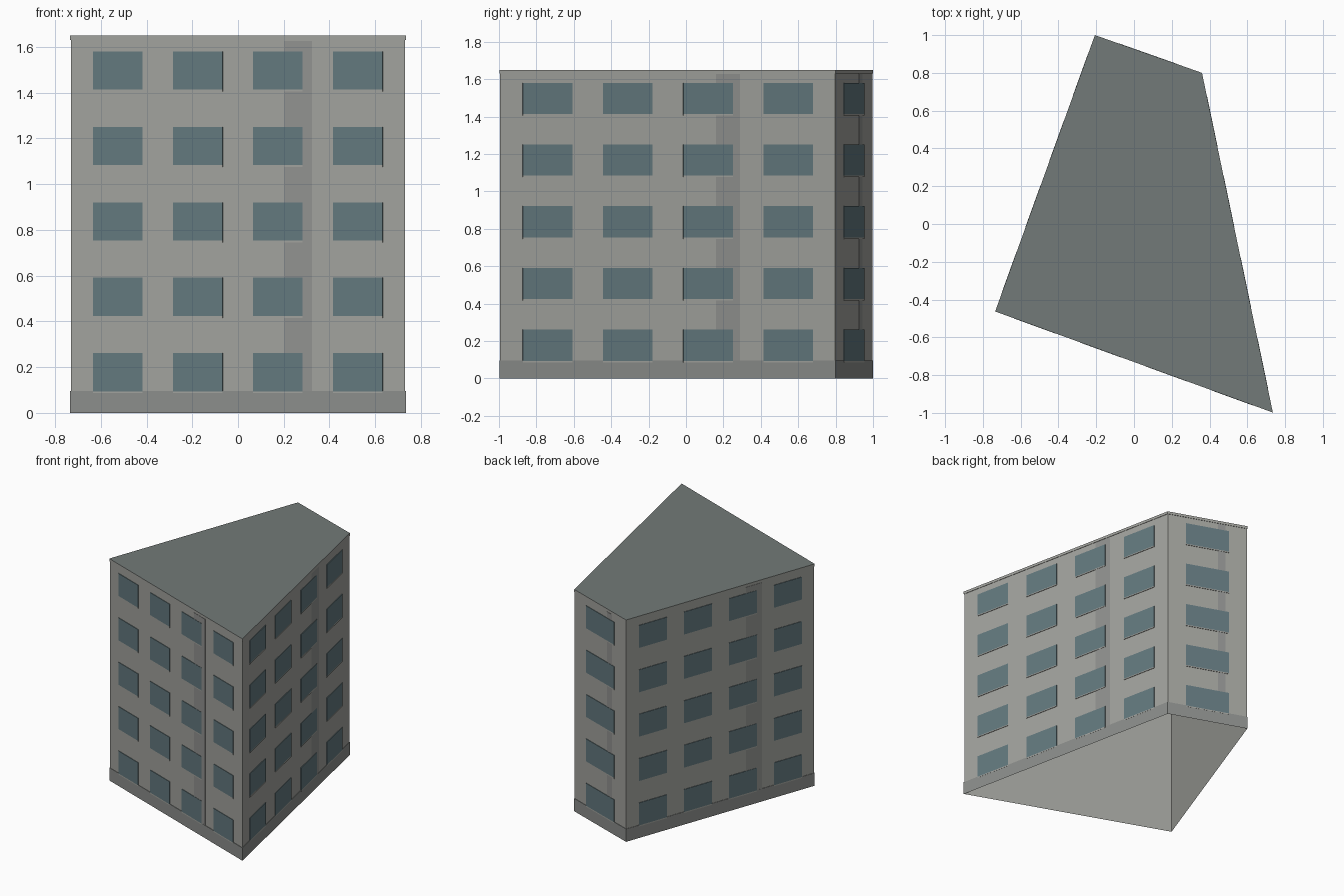
import bpy, bmesh
from mathutils import Vector

if "Cube" in bpy.data.objects:
    bpy.data.objects.remove(bpy.data.objects["Cube"])

H, PLINTH, EAVE = 1.65, 0.095, 1.63
INSET = 0.003
# footprint corners, counter-clockwise from front left
OUTER = [Vector(p) for p in ((-0.735, -0.463), (0.735, -0.998), (0.36, 0.80), (-0.207, 1.0))]


def inset(points, d):
    """Move every side of the footprint inward by d."""
    res = []
    n = len(points)
    for i, p in enumerate(points):
        a = (p - points[i - 1]).normalized()
        b = (points[(i + 1) % n] - p).normalized()
        na, nb = Vector((-a.y, a.x)), Vector((-b.y, b.x))
        res.append(p + (na + nb) * d / (1 + na.dot(nb)))
    return res


WALL = inset(OUTER, INSET)


def material(name, rgb):
    m = bpy.data.materials.new(name)
    m.diffuse_color = (*rgb, 1)
    m.use_nodes = True
    m.node_tree.nodes["Principled BSDF"].inputs["Base Color"].default_value = m.diffuse_color
    return m


plaster = material("plaster", (0.36, 0.365, 0.34))
glass = material("glass", (0.125, 0.19, 0.21))
stain = material("strip_grey", (0.285, 0.29, 0.28))
stone = material("plinth_grey", (0.26, 0.27, 0.26))
roofing = material("roofing", (0.17, 0.195, 0.188))


def finish(name, bm, mat):
    me = bpy.data.meshes.new(name)
    bm.to_mesh(me)
    bm.free()
    me.materials.append(mat)
    ob = bpy.data.objects.new(name, me)
    bpy.context.collection.objects.link(ob)
    return ob


def ring(bm, pts, z):
    return [bm.verts.new((p.x, p.y, z)) for p in pts]


def bridge(bm, lo, hi):
    for i in range(len(lo)):
        j = (i + 1) % len(lo)
        bm.faces.new((lo[i], lo[j], hi[j], hi[i]))


def shell(name, sections, mat):
    """Open tube through (footprint, height) sections."""
    bm = bmesh.new()
    rings = [ring(bm, p, z) for p, z in sections]
    for lo, hi in zip(rings, rings[1:]):
        bridge(bm, lo, hi)
    return finish(name, bm, mat)


def panel(bm, side, u0, u1, z0, z1, depth):
    """Raised panel on one wall, without a back face; u runs along the wall."""
    a, b = WALL[side], WALL[(side + 1) % 4]
    t = (b - a).normalized()
    out = Vector((t.y, -t.x)) * depth
    corners = [(u0, z0), (u1, z0), (u1, z1), (u0, z1)]
    back = [bm.verts.new((*a.lerp(b, u), z)) for u, z in corners]
    front = [bm.verts.new((*(a.lerp(b, u) + out), z)) for u, z in corners]
    bridge(bm, back, front)
    bm.faces.new(front)


# walls (open underneath), plinth, eave band and flat roof
shell("walls", [(WALL, 0), (WALL, H)], plaster)
shell("plinth", [(OUTER, 0), (OUTER, PLINTH), (WALL, PLINTH)], stone)
shell("eave_band", [(WALL, EAVE), (OUTER, EAVE), (OUTER, H)], plaster)
bm = bmesh.new()
bm.faces.new(ring(bm, OUTER, H))
finish("roof", bm, roofing)

# window columns per wall as (start, end) fractions
wide = [(0.067 + 0.2395 * i, 0.067 + 0.2395 * i + 0.148) for i in range(4)]
layout = {"front": wide, "right": wide, "back": [(0.228, 0.772)], "left": wide}

for side, (label, columns) in enumerate(layout.items()):
    length = (WALL[(side + 1) % 4] - WALL[side]).length
    windows, sills, strip = bmesh.new(), bmesh.new(), bmesh.new()
    for u0, u1 in columns:
        for floor in range(5):
            z = 0.094 + 0.33 * floor
            panel(windows, side, u0, u1, z, z + 0.167, 0.004)
            panel(sills, side, u0, u1, z - 0.008, z, 0.004)
    finish(label + "_windows", windows, glass)
    finish(label + "_sills", sills, plaster)
    # darker vertical strip
    half = (0.065 if len(columns) > 1 else 0.028) / length
    panel(strip, side, 0.68 - half, 0.68 + half, PLINTH, EAVE - 0.003, 0.002)
    finish(label + "_strip", strip, stain)
